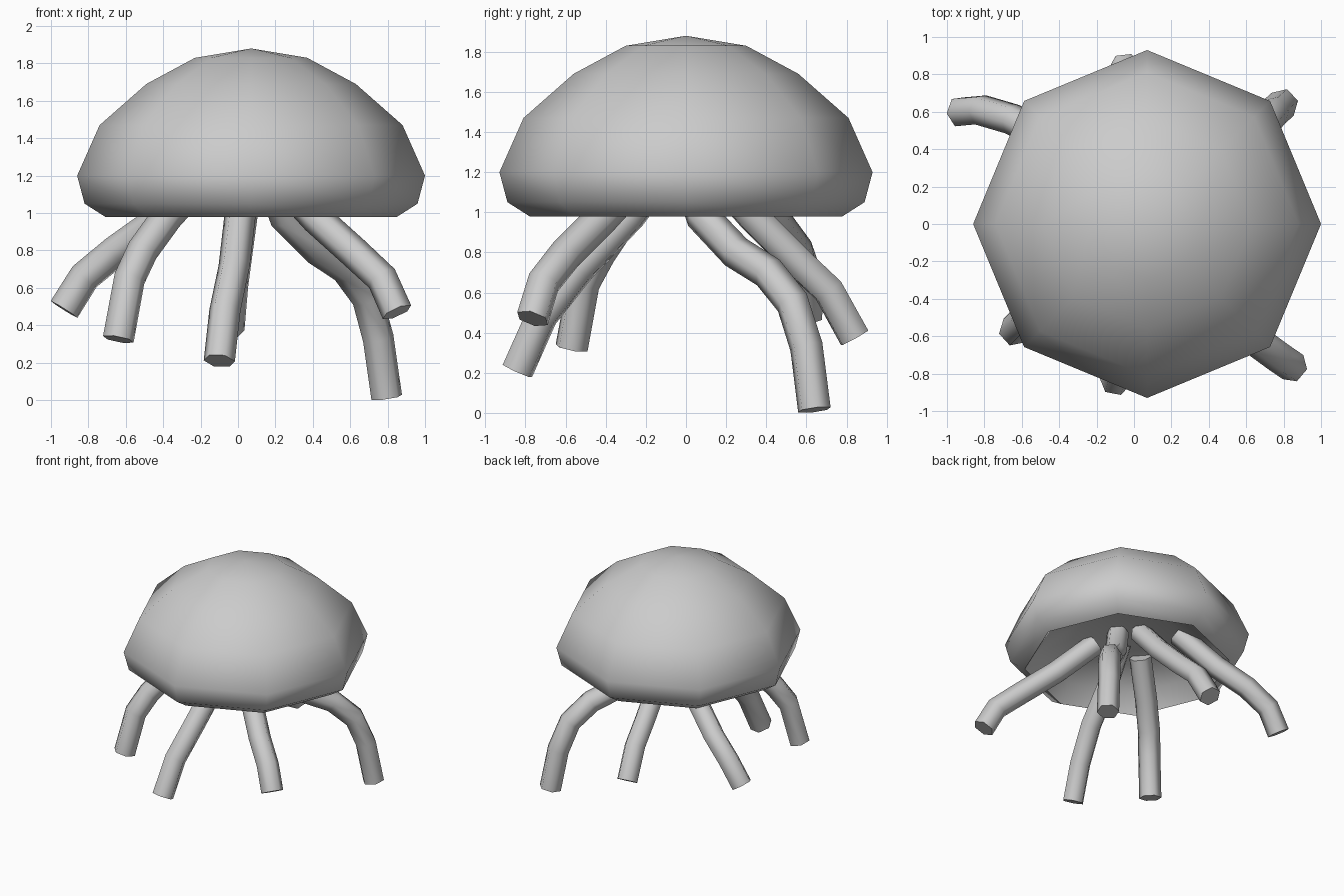
import bpy, bmesh, math

if "Cube" in bpy.data.objects:
    bpy.data.objects.remove(bpy.data.objects["Cube"])


def smooth(ob, angle):
    bpy.ops.object.select_all(action='DESELECT')
    ob.select_set(True)
    bpy.context.view_layer.objects.active = ob
    bpy.ops.object.shade_smooth_by_angle(angle=math.radians(angle))


def lathe(name, profile, center_x, sides):
    """Closed solid of revolution; first and last profile points lie on the axis."""
    bm = bmesh.new()
    top = bm.verts.new((center_x, 0, profile[0][1]))
    bottom = bm.verts.new((center_x, 0, profile[-1][1]))
    rings = []
    for r, z in profile[1:-1]:
        rings.append([bm.verts.new((center_x + r * math.cos(math.tau * i / sides),
                                    r * math.sin(math.tau * i / sides), z))
                      for i in range(sides)])
    for i in range(sides):
        j = (i + 1) % sides
        bm.faces.new((top, rings[0][i], rings[0][j]))
        for a, b in zip(rings, rings[1:]):
            bm.faces.new((a[i], b[i], b[j], a[j]))
        bm.faces.new((rings[-1][i], bottom, rings[-1][j]))
    bmesh.ops.recalc_face_normals(bm, faces=bm.faces)
    me = bpy.data.meshes.new(name)
    bm.to_mesh(me)
    bm.free()
    ob = bpy.data.objects.new(name, me)
    bpy.context.collection.objects.link(ob)
    return ob


def tube(name, points, radius):
    """Six-sided capped tube along a path, converted to a mesh."""
    cu = bpy.data.curves.new(name, 'CURVE')
    cu.dimensions = '3D'
    cu.bevel_depth = radius
    cu.bevel_resolution = 1
    cu.use_fill_caps = True
    sp = cu.splines.new('POLY')
    sp.points.add(len(points) - 1)
    for p, co in zip(sp.points, points):
        p.co = (*co, 1)
    ob = bpy.data.objects.new(name, cu)
    bpy.context.collection.objects.link(ob)
    bpy.ops.object.select_all(action='DESELECT')
    ob.select_set(True)
    bpy.context.view_layer.objects.active = ob
    bpy.ops.object.convert(target='MESH')
    return bpy.context.object


# Eight-sided dome with a recessed underside
dome = lathe("dome", [(0, 1.88), (0.30, 1.83), (0.56, 1.69), (0.81, 1.47), (0.93, 1.2),
                      (0.89, 1.05), (0.78, 0.98), (0.68, 1.12), (0.42, 1.22), (0, 1.25)],
             0.07, 8)
smooth(dome, 60)

# Six curved tentacles, each from the underside down to its tip
tentacles = {
    "back_left_tentacle": [(-0.2, 0.28, 1.22), (-0.44, 0.45, 0.95), (-0.65, 0.56, 0.80),
                           (-0.82, 0.61, 0.66), (-0.93, 0.6, 0.485)],
    "back_tentacle": [(0.04, 0.12, 1.22), (0.02, 0.33, 0.98), (-0.01, 0.55, 0.76),
                      (-0.03, 0.71, 0.61), (-0.05, 0.84, 0.375)],
    "back_right_tentacle": [(0.16, 0.0, 1.22), (0.25, 0.08, 0.98), (0.43, 0.25, 0.80),
                            (0.58, 0.41, 0.70), (0.69, 0.53, 0.55), (0.75, 0.60, 0.33),
                            (0.795, 0.64, 0.015)],
    "front_right_tentacle": [(0.21, -0.21, 1.2), (0.42, -0.42, 0.97), (0.62, -0.60, 0.79),
                             (0.77, -0.71, 0.65), (0.85, -0.765, 0.47)],
    "front_tentacle": [(0.04, -0.1, 1.22), (0.01, -0.28, 0.98), (-0.02, -0.53, 0.72),
                       (-0.07, -0.72, 0.48), (-0.10, -0.84, 0.21)],
    "front_left_tentacle": [(-0.18, -0.14, 1.2), (-0.38, -0.31, 0.98), (-0.51, -0.43, 0.80),
                            (-0.58, -0.51, 0.65), (-0.64, -0.57, 0.325)],
}
for name, path in tentacles.items():
    smooth(tube(name, path, 0.085), 65)
